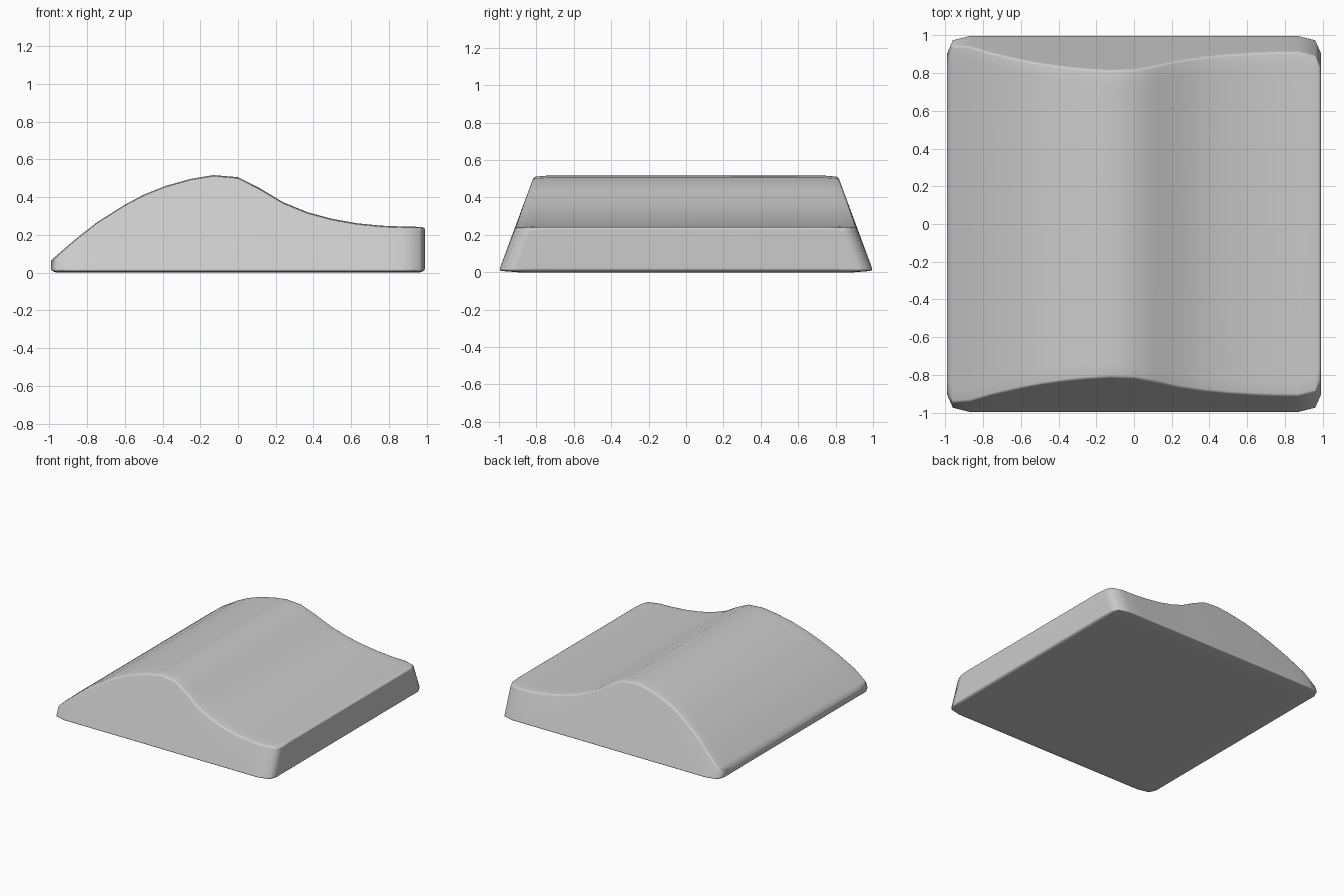
import bpy, bmesh

if "Cube" in bpy.data.objects:
    bpy.data.objects.remove(bpy.data.objects["Cube"])

# Side profile of the top surface: x, height
TOP = [(-0.99, 0.065), (-0.96, 0.092), (-0.87, 0.17), (-0.75, 0.265), (-0.6, 0.36),
       (-0.5, 0.413), (-0.38, 0.461), (-0.25, 0.497), (-0.13, 0.517), (0.0, 0.506),
       (0.12, 0.445), (0.24, 0.373), (0.37, 0.32), (0.5, 0.285), (0.63, 0.262),
       (0.76, 0.249), (0.87, 0.245), (0.96, 0.243), (0.99, 0.24)]
SLOPE = 0.36   # side walls lean inwards by this much per unit of height


def corner_inset(x):
    # Rounded corners in plan
    return {0.99: 0.09, 0.96: 0.022}.get(round(abs(x), 2), 0.0)


def section(x, z):
    # Closed cross-section across y, right half mirrored to the left half
    w = 1.0 - corner_inset(x)
    low = 0.01 if abs(x) > 0.98 else 0.0
    t = w - SLOPE * z
    half = [(w - 0.1, low), (w, 0.008), (t, z - 0.006), (t - 0.08, z)]
    loop = half + [(-y, h) for y, h in reversed(half)]
    return [(x, y, h) for y, h in loop]


# Wavy wedge body lofted along x
bm = bmesh.new()
rings = [[bm.verts.new(co) for co in section(x, z)] for x, z in TOP]
n = len(rings[0])
for a, b in zip(rings, rings[1:]):
    for i in range(n):
        j = (i + 1) % n
        bm.faces.new((a[i], a[j], b[j], b[i]))
bm.faces.new(rings[0])
bm.faces.new(rings[-1])
bmesh.ops.recalc_face_normals(bm, faces=bm.faces)
mesh = bpy.data.meshes.new("wave_block")
bm.to_mesh(mesh)
bm.free()
block = bpy.data.objects.new("wave_block", mesh)
bpy.context.collection.objects.link(block)
for p in mesh.polygons:
    p.use_smooth = True

# Softened edges
bevel = block.modifiers.new("soft_edges", 'BEVEL')
bevel.width = 0.012
bevel.segments = 2
bevel.limit_method = 'ANGLE'
bevel.angle_limit = 1.0
normals = block.modifiers.new("even_shading", 'WEIGHTED_NORMAL')
normals.keep_sharp = True
